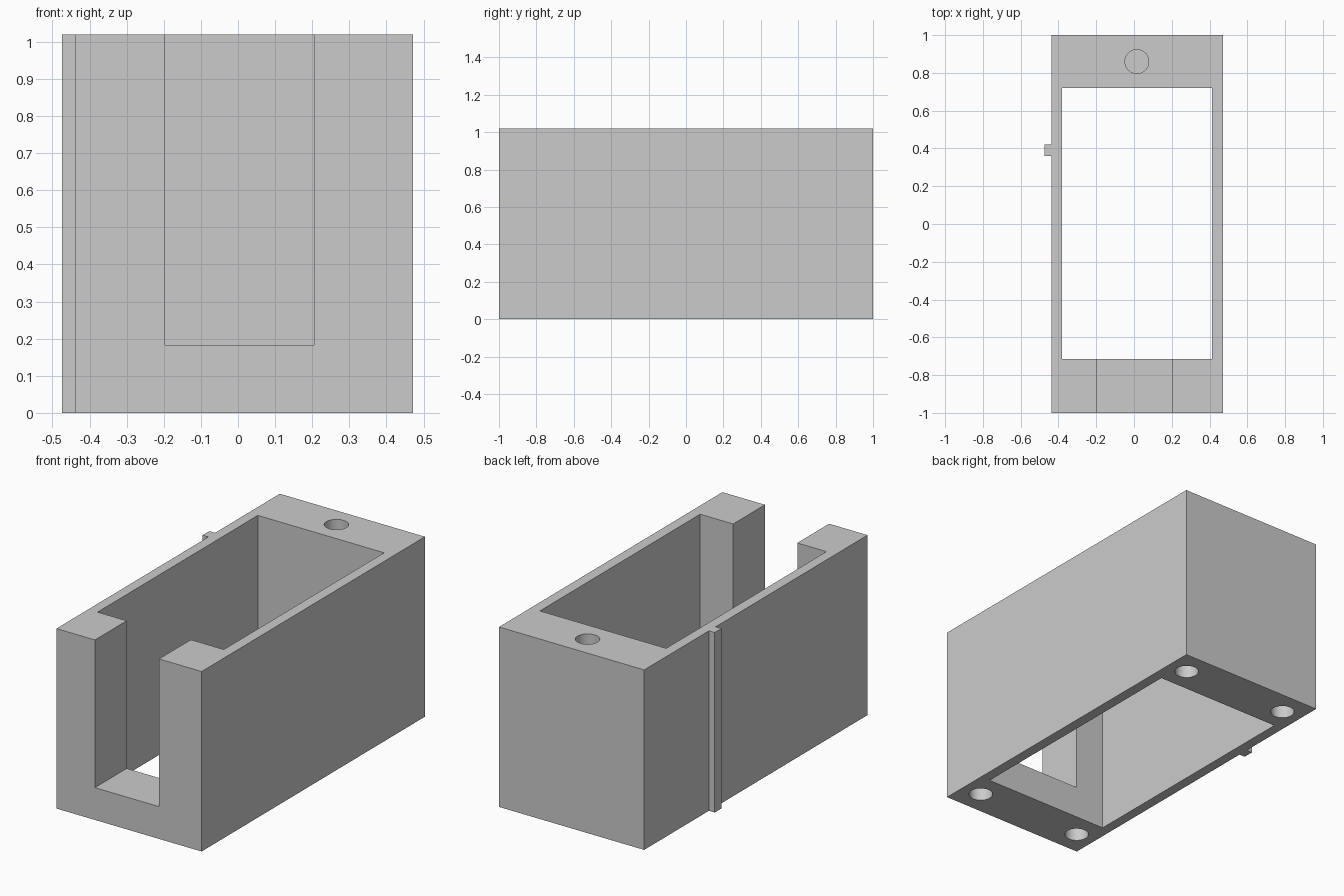
import bpy
import bmesh
from mathutils import Matrix

if "Cube" in bpy.data.objects:
    bpy.data.objects.remove(bpy.data.objects["Cube"], do_unlink=True)

HEIGHT = 1.02
HOLE_RADIUS = 0.063
HOLE_DEPTH = 0.25

grey = bpy.data.materials.new("plain grey")
grey.use_nodes = True
colour = (0.6, 0.6, 0.6, 1)
grey.diffuse_color = colour
grey.node_tree.nodes["Principled BSDF"].inputs["Base Color"].default_value = colour


def finish(name, bm):
    mesh = bpy.data.meshes.new(name)
    bm.to_mesh(mesh)
    bm.free()
    mesh.materials.append(grey)
    obj = bpy.data.objects.new(name, mesh)
    bpy.context.collection.objects.link(obj)
    return obj


def box(name, low, high):
    bm = bmesh.new()
    bmesh.ops.create_cube(bm, size=1)
    for v in bm.verts:
        v.co = [h if c > 0 else l for c, l, h in zip(v.co, low, high)]
    return finish(name, bm)


def drill(name, x, y, z):
    bm = bmesh.new()
    bmesh.ops.create_cone(bm, cap_ends=True, segments=48, radius1=HOLE_RADIUS,
                          radius2=HOLE_RADIUS, depth=2 * HOLE_DEPTH,
                          matrix=Matrix.Translation((x, y, z)))
    return finish(name, bm)


# Block, with the open well and the front slot
body = box("body", (-0.438, -1, 0), (0.472, 1, HEIGHT))
cutters = [
    box("well_cutter", (-0.38, -0.715, -0.2), (0.412, 0.72, 1.3)),
    box("slot_cutter", (-0.197, -1.2, 0.183), (0.205, -0.5, 1.3)),
    drill("top_hole_cutter", 0.015, 0.86, HEIGHT),
]

# Blind holes in the four bottom corners
for side, x in (("right", -0.319), ("left", 0.353)):
    for end, y in (("front", -0.86), ("back", 0.86)):
        cutters.append(drill(f"{end}_{side}_hole_cutter", x, y, 0))

for cutter in cutters:
    cutter.hide_render = True
    cutter.hide_viewport = True
    cut = body.modifiers.new(cutter.name, "BOOLEAN")
    cut.operation = "DIFFERENCE"
    cut.solver = "EXACT"
    cut.object = cutter

# Bake the cuts and drop the cutters
depsgraph = bpy.context.evaluated_depsgraph_get()
cut_mesh = bpy.data.meshes.new_from_object(body.evaluated_get(depsgraph))
body.modifiers.clear()
body.data = cut_mesh
for cutter in cutters:
    bpy.data.objects.remove(cutter, do_unlink=True)

# Smooth hole walls, sharp edges elsewhere
bpy.ops.object.select_all(action="DESELECT")
body.select_set(True)
bpy.context.view_layer.objects.active = body
bpy.ops.object.shade_smooth_by_angle()

# Vertical guide rib on the right wall
box("guide_rib", (-0.474, 0.36, 0), (-0.438, 0.42, HEIGHT))
